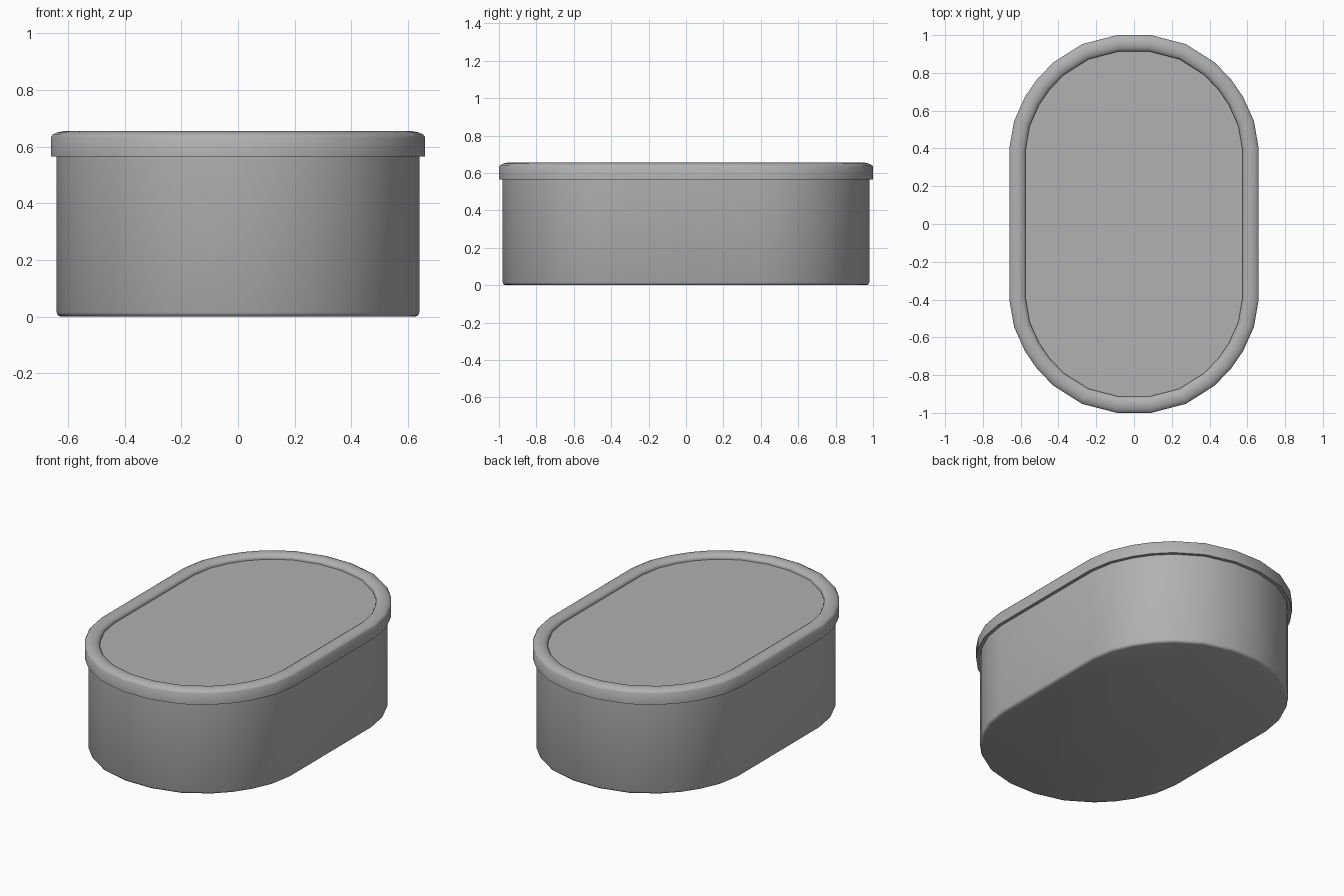
import bpy, bmesh, math
from mathutils import Vector

if "Cube" in bpy.data.objects:
    bpy.data.objects.remove(bpy.data.objects["Cube"])

# Dark grey shared by both parts
grey = bpy.data.materials.new("dark_grey")
grey.diffuse_color = (0.44, 0.44, 0.44, 1)
grey.use_nodes = True
grey.node_tree.nodes["Principled BSDF"].inputs["Base Color"].default_value = grey.diffuse_color

# One quarter of the faceted oval outline, mirrored to a full loop (counter-clockwise)
quarter = [(0.66, 0.40), (0.635, 0.545), (0.578, 0.672), (0.513, 0.767),
           (0.425, 0.857), (0.275, 0.952), (0.09, 1.0)]
half = quarter + [(-x, y) for x, y in reversed(quarter)]
outline = [Vector(p) for p in half + [(-x, -y) for x, y in half]]


def inset(d):
    """Outline moved inward by d with mitred corners."""
    result, n = [], len(outline)
    for i, p in enumerate(outline):
        a = (p - outline[i - 1]).normalized()
        b = (outline[(i + 1) % n] - p).normalized()
        na, nb = Vector((-a.y, a.x)), Vector((-b.y, b.x))
        result.append(p + (na + nb) * (d / (1 + na.dot(nb))))
    return result


def loft(name, profile):
    """Skin stacked (inset, z) rings and cap both ends."""
    bm = bmesh.new()
    rings = [[bm.verts.new((p.x, p.y, z)) for p in inset(d)] for d, z in profile]
    for lo, hi in zip(rings, rings[1:]):
        for i in range(len(lo)):
            j = (i + 1) % len(lo)
            bm.faces.new((lo[i], lo[j], hi[j], hi[i]))
    bm.faces.new(rings[0][::-1])
    bm.faces.new(rings[-1])
    bmesh.ops.recalc_face_normals(bm, faces=bm.faces)
    mesh = bpy.data.meshes.new(name)
    bm.to_mesh(mesh)
    bm.free()
    mesh.materials.append(grey)
    obj = bpy.data.objects.new(name, mesh)
    bpy.context.collection.objects.link(obj)
    bpy.ops.object.select_all(action='DESELECT')
    obj.select_set(True)
    bpy.context.view_layer.objects.active = obj
    bpy.ops.object.shade_smooth_by_angle(angle=math.radians(46))
    return obj


# Tub with a softened bottom edge
loft("tub_body", [(0.036, 0.0), (0.025, 0.004), (0.02, 0.015), (0.02, 0.585)])

# Lid: overhanging skirt, rounded rim, recessed flat panel
loft("lid", [(0.0, 0.565), (0.0, 0.634), (0.006, 0.642), (0.022, 0.650),
             (0.045, 0.655), (0.068, 0.650), (0.081, 0.642),
             (0.086, 0.634), (0.086, 0.624)])
